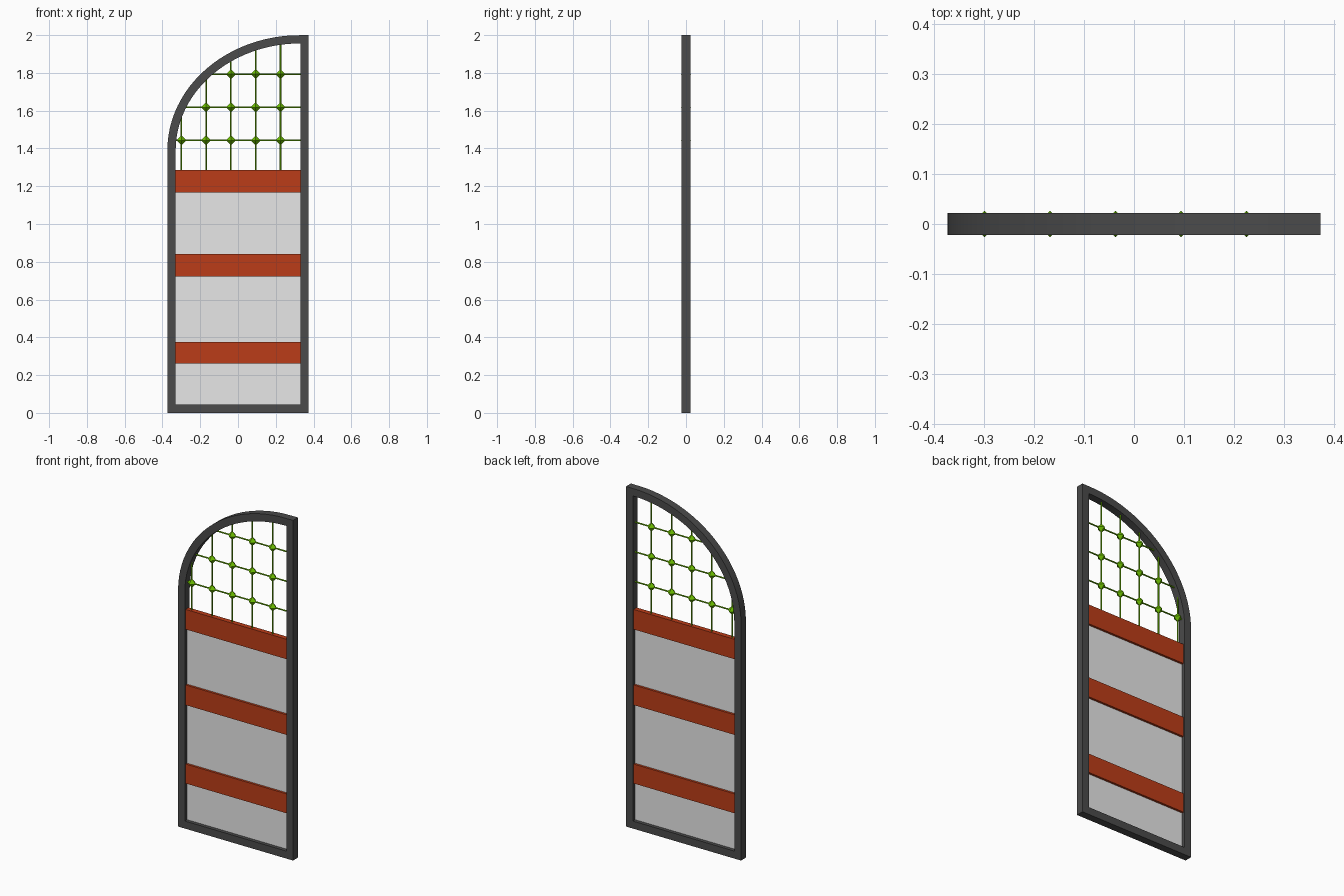
import bpy, bmesh, math
from mathutils import Matrix, Vector

cube = bpy.data.objects.get("Cube")
if cube:
    bpy.data.objects.remove(cube, do_unlink=True)

HALF_W, HEIGHT, HALF_D = 0.374, 2.0, 0.0225   # frame extents
BORDER = 0.044                                # frame border width
IN_X = HALF_W - BORDER
SPRING = 1.39                                 # height where the arch starts
ARC_STEPS = 24


def material(name, rgb):
    m = bpy.data.materials.new(name)
    m.use_nodes = True
    m.diffuse_color = (*rgb, 1)
    m.node_tree.nodes["Principled BSDF"].inputs["Base Color"].default_value = (*rgb, 1)
    return m


DARK = material("dark grey metal", (0.07, 0.07, 0.07))
RED = material("rust red", (0.50, 0.046, 0.009))
GREY = material("light grey", (0.80, 0.80, 0.80))
GREEN = material("leaf green", (0.15, 0.52, 0.0))


def finish(name, bm, mat, smooth=False):
    bmesh.ops.recalc_face_normals(bm, faces=bm.faces)
    mesh = bpy.data.meshes.new(name)
    bm.to_mesh(mesh)
    bm.free()
    mesh.materials.append(mat)
    ob = bpy.data.objects.new(name, mesh)
    bpy.context.collection.objects.link(ob)
    if smooth:
        bpy.ops.object.select_all(action='DESELECT')
        ob.select_set(True)
        bpy.context.view_layer.objects.active = ob
        bpy.ops.object.shade_smooth_by_angle(angle=math.radians(30))


def box(name, z0, z1, half_x, half_y, mat):
    bm = bmesh.new()
    size = Matrix.Diagonal((2 * half_x, 2 * half_y, z1 - z0, 1))
    bmesh.ops.create_cube(bm, size=1, matrix=Matrix.Translation((0, 0, (z0 + z1) / 2)) @ size)
    finish(name, bm, mat)


def outline(inset):
    """Closed x-z outline: straight foot and right side, quarter ellipse on the left."""
    x, top = HALF_W - inset, HEIGHT - inset
    pts = [(-x, inset), (x, inset), (x, top)]
    for i in range(1, ARC_STEPS + 1):
        t = math.pi / 2 * i / ARC_STEPS
        pts.append((IN_X - (x + IN_X) * math.sin(t), SPRING + (top - SPRING) * math.cos(t)))
    return pts


# Frame: ring between the outer and inner outlines, with depth
bm = bmesh.new()
loops = [[bm.verts.new((x, y, z)) for x, z in outline(inset)]
         for inset, y in ((0, -HALF_D), (0, HALF_D), (BORDER, HALF_D), (BORDER, -HALF_D))]
count = len(loops[0])
for k in range(4):
    a, b = loops[k], loops[(k + 1) % 4]
    for i in range(count):
        j = (i + 1) % count
        bm.faces.new((a[i], a[j], b[j], b[i]))
finish("arched_frame", bm, DARK, smooth=True)

# Thin infill panel and thicker cross bars
box("infill_panel", BORDER - 0.005, 1.22, IN_X + 0.005, 0.0015, GREY)
for name, z0, z1 in (("lower", 0.262, 0.376), ("middle", 0.723, 0.841), ("upper", 1.168, 1.285)):
    box(name + "_cross_bar", z0, z1, IN_X + 0.003, 0.0145, RED)

# Trellis: wires end inside the arch, knots sit on the crossings
columns = [-0.30 + 0.1313 * i for i in range(5)]
rows = [1.443, 1.618, 1.793]
RX, RZ = 2 * IN_X, HEIGHT - BORDER - SPRING


def arch_z(x):
    return SPRING + RZ * math.sqrt(1 - ((IN_X - x) / RX) ** 2)


def arch_x(z):
    return IN_X - RX * math.sqrt(1 - ((z - SPRING) / RZ) ** 2)


def add_rod(bm, start, end, radius=0.0042):
    a, b = Vector(start), Vector(end)
    turn = (b - a).to_track_quat('Z', 'Y').to_matrix().to_4x4()
    bmesh.ops.create_cone(bm, cap_ends=True, segments=8, radius1=radius, radius2=radius,
                          depth=(b - a).length, matrix=Matrix.Translation((a + b) / 2) @ turn)


bm = bmesh.new()
for x in columns:
    add_rod(bm, (x, 0, 1.27), (x, 0, arch_z(x) + 0.015))
finish("upright_wires", bm, GREEN, smooth=True)

bm = bmesh.new()
for z in rows:
    add_rod(bm, (arch_x(z) - 0.015, 0, z), (IN_X + 0.01, 0, z))
finish("level_wires", bm, GREEN, smooth=True)

# Knots: eight-sided diamonds with their points on the axes
bm = bmesh.new()
for x in columns:
    for z in rows:
        if z < arch_z(x) - 0.03:
            bmesh.ops.create_uvsphere(bm, u_segments=4, v_segments=2, radius=0.0265,
                                      matrix=Matrix.Translation((x, 0, z)))
finish("trellis_knots", bm, GREEN)
